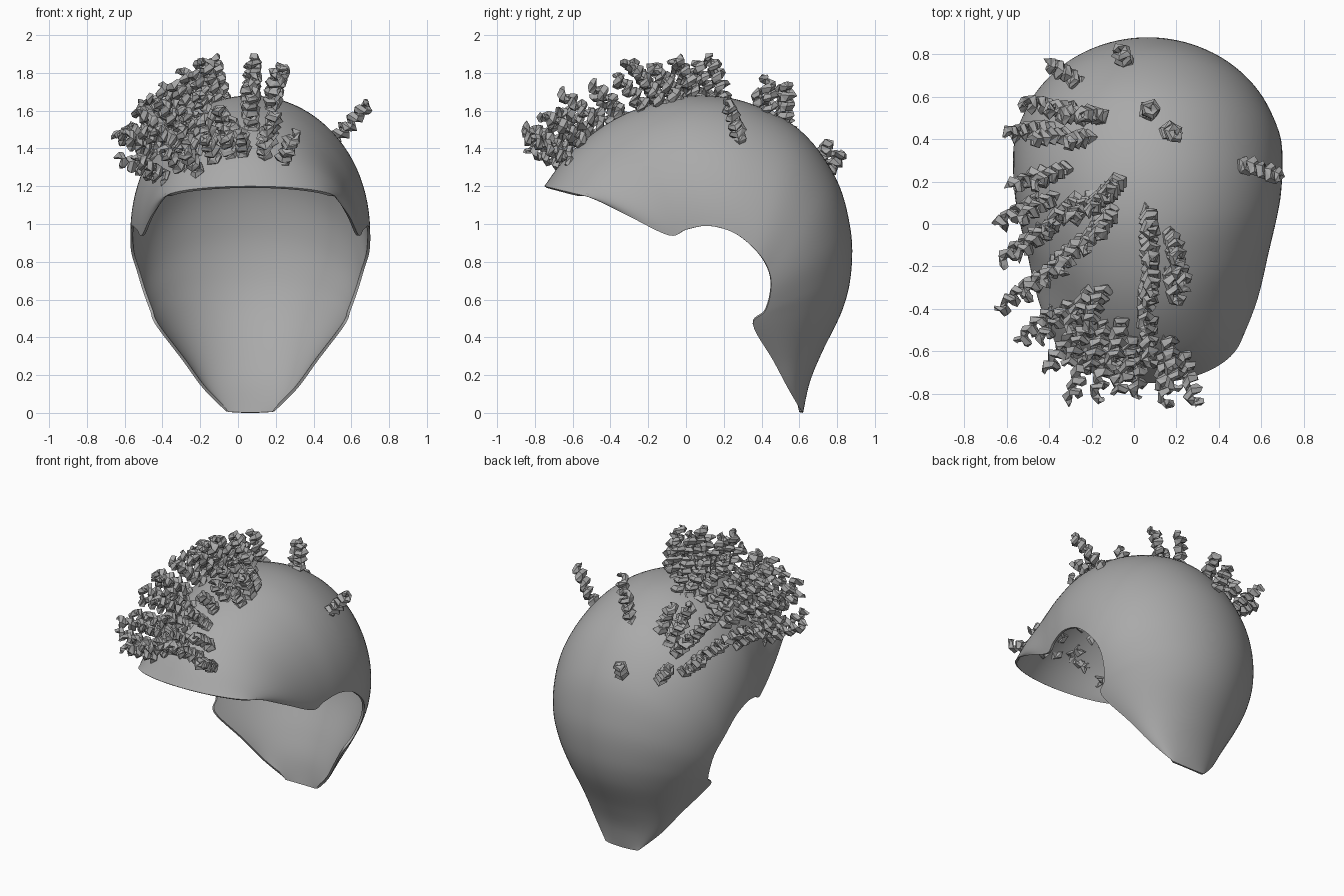
import bpy, bmesh, math, random
from mathutils import Vector
from mathutils.bvhtree import BVHTree

random.seed(4)
cube = bpy.data.objects.get("Cube")
if cube:
    bpy.data.objects.remove(cube)

grey = bpy.data.materials.new("mid_grey")
grey.use_nodes = True
grey.diffuse_color = (0.4, 0.4, 0.4, 1)
grey.node_tree.nodes["Principled BSDF"].inputs["Base Color"].default_value = (0.4, 0.4, 0.4, 1)

MIDLINE = 0.065     # the cap sits slightly off centre


def make_object(name, bm):
    mesh = bpy.data.meshes.new(name)
    bm.to_mesh(mesh)
    bm.free()
    mesh.materials.append(grey)
    obj = bpy.data.objects.new(name, mesh)
    bpy.context.collection.objects.link(obj)
    return obj


def spline(points, steps):
    """Catmull-Rom samples through tuples of any size."""
    last = len(points) - 1
    result = []
    for i in range(last):
        a, b, c, d = (points[min(max(k, 0), last)] for k in range(i - 1, i + 3))
        for s in range(steps):
            t = s / steps
            result.append([q + t / 2 * (r - p + t * (2 * p - 5 * q + 4 * r - w + t * (3 * (q - r) + w - p)))
                           for p, q, r, w in zip(a, b, c, d)])
    return result + [list(points[-1])]


# Scalp cap: arches from the midline (y, z) to the rim (y, z) with a half width
ARCHES = [
    (-.75, 1.2, -.5, 1.14, .45),
    (-.62, 1.37, -.3, 1.04, .525),
    (-.42, 1.53, -.09, .94, .575),
    (-.2, 1.63, .0, .97, .6),
    (.05, 1.68, .12, .99, .625),
    (.32, 1.645, .26, .95, .635),
    (.6, 1.5, .38, .85, .63),
    (.79, 1.25, .44, .75, .6),
    (.87, .98, .45, .65, .57),
    (.875, .75, .42, .54, .53),
    (.83, .55, .355, .465, .5),
    (.72, .32, .46, .28, .36),
    (.655, .16, .54, .13, .25),
    (.62, .0, .61, .01, .13),
]
HALF = 24
bm = bmesh.new()
rows = []
for oy, oz, ry, rz, width in spline(ARCHES, 6):
    row = []
    for j in range(-HALF, HALF + 1):
        angle = j / HALF * math.pi / 2
        drop = 1 - math.cos(angle)
        row.append(bm.verts.new((MIDLINE + width * math.sin(angle),
                                 oy + (ry - oy) * drop, oz + (rz - oz) * drop)))
    rows.append(row)
for near, far in zip(rows, rows[1:]):
    for j in range(2 * HALF):
        bm.faces.new((near[j], near[j + 1], far[j + 1], far[j]))
bm.normal_update()
surface = BVHTree.FromBMesh(bm)
cap = make_object("scalp_cap", bm)

shell = cap.modifiers.new("thickness", "SOLIDIFY")
shell.thickness = 0.015
shell.offset = -1
bpy.ops.object.select_all(action="DESELECT")
cap.select_set(True)
bpy.context.view_layer.objects.active = cap
bpy.ops.object.modifier_apply(modifier=shell.name)
bpy.ops.object.shade_smooth_by_angle(angle=math.radians(40))


# Curls: jagged faceted coils growing out of the cap
def add_curl(bm, x, y, length):
    root, normal, _, _ = surface.ray_cast(Vector((x, y, 3)), Vector((0, 0, -1)))
    if root is None:
        return
    axis = (normal + Vector((0, -.3, .08))).normalized()
    root = root - axis * 0.03
    u = axis.orthogonal().normalized()
    v = axis.cross(u)
    per_turn, sides, pitch, coil, tube = 5, 5, 0.06, 0.026, 0.023
    phase = random.uniform(0, math.tau)
    count = int((length + 0.03) / pitch * per_turn)
    previous = None
    for k in range(count + 1):
        t = k / count
        a = phase + k * math.tau / per_turn
        out = u * math.cos(a) + v * math.sin(a)
        centre = root + axis * (k * pitch / per_turn) + out * coil
        centre += Vector((0, -.04, -.015)) * t * t
        size = tube * (0.6 if k in (0, count) else 1)
        ring = []
        for m in range(sides):
            b = m * math.tau / sides
            shake = Vector([random.uniform(-.007, .007) for _ in range(3)])
            ring.append(bm.verts.new(centre + (out * math.cos(b) + axis * math.sin(b)) * size + shake))
        if previous:
            for m in range(sides):
                n = (m + 1) % sides
                bm.faces.new((previous[m], previous[n], ring[n], ring[m]))
        else:
            bm.faces.new(ring[::-1])
        previous = ring
    bm.faces.new(previous)


# Rows of curl roots: start x, y, end x, y, number of curls
CURL_ROWS = [
    (-.36, .56, -.16, .5, 4),
    (-.26, .66, -.24, .64, 1),
    (-.4, .44, -.22, .42, 3),
    (-.42, .24, -.32, .25, 2),
    (-.46, .1, -.28, .12, 3),
    (-.44, -.04, -.06, .2, 6),
    (-.42, -.24, -.1, .06, 6),
    (-.37, -.4, -.14, -.3, 4),
    (-.3, -.52, -.06, -.46, 4),
    (-.22, -.62, .22, -.62, 6),
    (.0, -.54, .16, -.54, 2),
    (.07, -.44, .07, .06, 6),
    (.19, -.06, .17, -.22, 3),
    (.06, .53, .16, .43, 2),
]
bm = bmesh.new()
for x0, y0, x1, y1, count in CURL_ROWS:
    for i in range(count):
        t = i / max(count - 1, 1)
        add_curl(bm, x0 + (x1 - x0) * t + random.uniform(-.015, .015),
                 y0 + (y1 - y0) * t + random.uniform(-.015, .015), random.uniform(.2, .28))
# Stray curls at the back and on the left side
add_curl(bm, -.04, .76, .15)
add_curl(bm, .51, .28, .28)
bmesh.ops.triangulate(bm, faces=bm.faces[:])
bmesh.ops.recalc_face_normals(bm, faces=bm.faces[:])
make_object("curls", bm)
